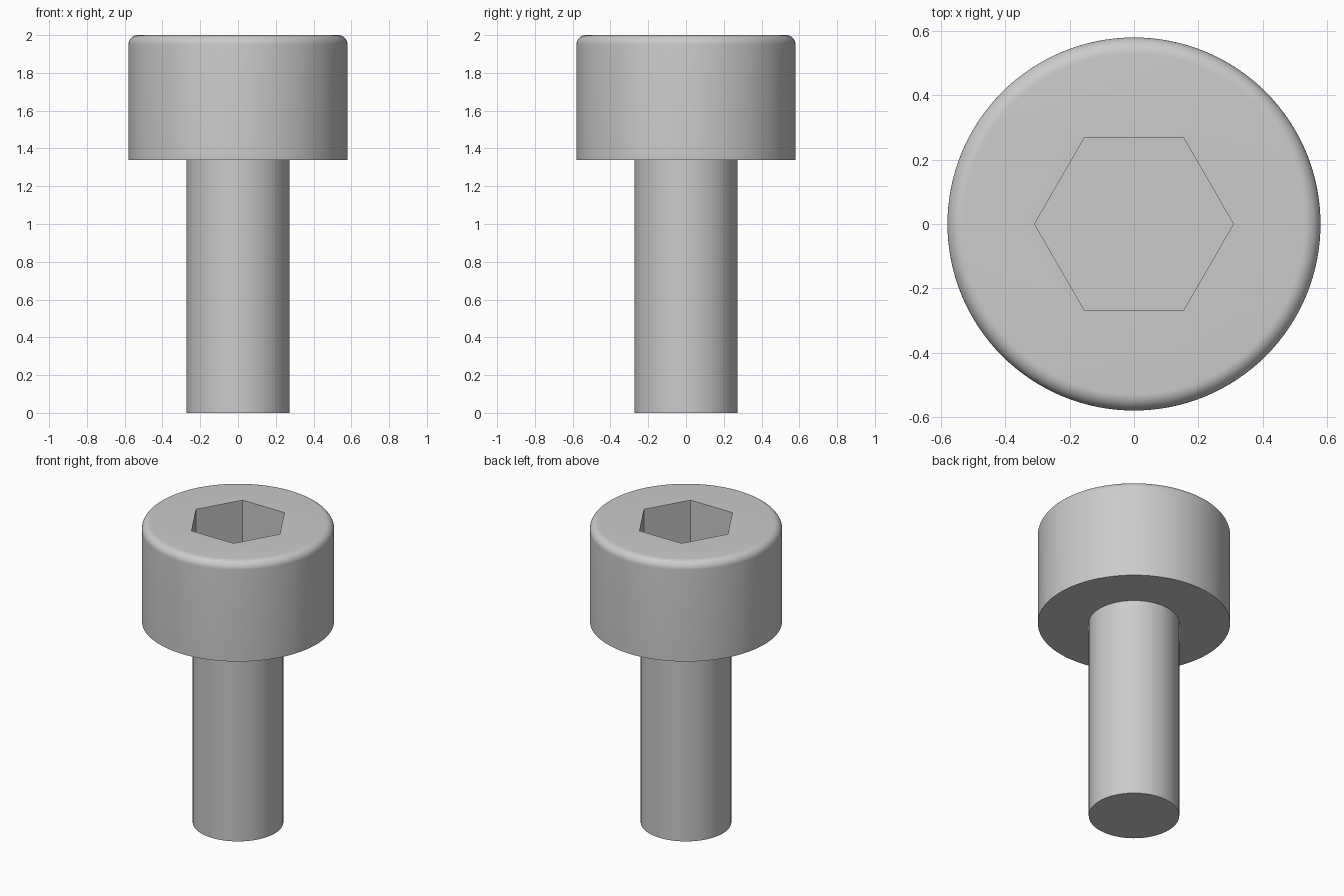
import bpy, bmesh, math

if "Cube" in bpy.data.objects:
    bpy.data.objects.remove(bpy.data.objects["Cube"])

SIDES = 128
HEAD_R, SHANK_R = 0.58, 0.273
HEAD_Z, TOP_Z = 1.34, 2.0
FILLET = 0.05
HEX_R, HEX_DEPTH = 0.309, 0.34


def make_object(name, bm):
    bmesh.ops.recalc_face_normals(bm, faces=bm.faces)
    mesh = bpy.data.meshes.new(name)
    bm.to_mesh(mesh)
    bm.free()
    obj = bpy.data.objects.new(name, mesh)
    bpy.context.collection.objects.link(obj)
    return obj


def lathe(name, profile, sides):
    """Closed solid of revolution from (radius, z) points, capped both ends."""
    bm = bmesh.new()
    rings = []
    for r, z in profile:
        rings.append([bm.verts.new((r * math.cos(2 * math.pi * i / sides),
                                    r * math.sin(2 * math.pi * i / sides), z))
                      for i in range(sides)])
    for a, b in zip(rings, rings[1:]):
        for i in range(sides):
            j = (i + 1) % sides
            bm.faces.new((a[i], a[j], b[j], b[i]))
    bm.faces.new(rings[0][::-1])
    bm.faces.new(rings[-1])
    return make_object(name, bm)


# Shank and head with a rounded top rim
profile = [(SHANK_R, 0), (SHANK_R, HEAD_Z), (HEAD_R, HEAD_Z)]
for k in range(11):
    a = math.pi / 2 * k / 10
    profile.append((HEAD_R - FILLET + FILLET * math.cos(a),
                    TOP_Z - FILLET + FILLET * math.sin(a)))
screw = lathe("socket_head_screw", profile, SIDES)

# Hexagonal socket, corners on the x axis
cutter = lathe("hex_socket_cutter",
               [(HEX_R, TOP_Z - HEX_DEPTH), (HEX_R, TOP_Z + 0.2)], 6)
cutter.hide_render = True

mod = screw.modifiers.new("hex_socket", 'BOOLEAN')
mod.operation = 'DIFFERENCE'
mod.solver = 'EXACT'
mod.object = cutter

bpy.ops.object.select_all(action='DESELECT')
bpy.context.view_layer.objects.active = screw
screw.select_set(True)
bpy.ops.object.modifier_apply(modifier=mod.name)
bpy.data.objects.remove(cutter, do_unlink=True)
bpy.ops.object.shade_smooth_by_angle(angle=math.radians(30))
